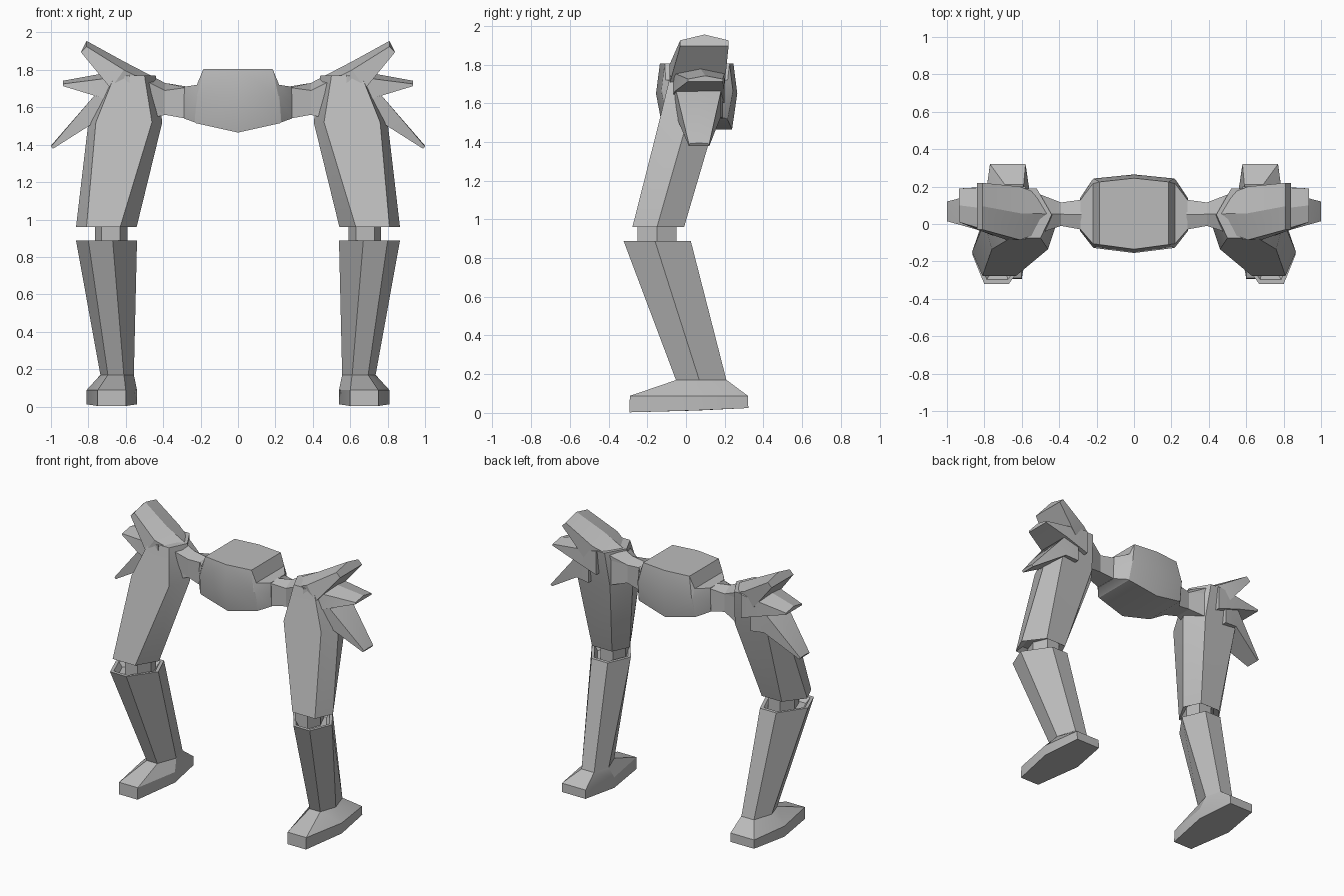
import bpy, bmesh, math

if "Cube" in bpy.data.objects:
    bpy.data.objects.remove(bpy.data.objects["Cube"])

grey = bpy.data.materials.new("grey")
grey.diffuse_color = (0.5, 0.5, 0.5, 1)
grey.use_nodes = True
grey.node_tree.nodes["Principled BSDF"].inputs["Base Color"].default_value = grey.diffuse_color


def loft(name, rings, cap_start=True, cap_end=True):
    """Skin rings of equal point count, mirrored across x = 0."""
    bm = bmesh.new()
    vs = [[bm.verts.new(p) for p in r] for r in rings]
    n = len(rings[0])
    for a, b in zip(vs, vs[1:]):
        for i in range(n):
            j = (i + 1) % n
            bm.faces.new((a[i], a[j], b[j], b[i]))
    if cap_start:
        bm.faces.new(vs[0][::-1])
    if cap_end:
        bm.faces.new(vs[-1])
    bmesh.ops.recalc_face_normals(bm, faces=bm.faces)
    me = bpy.data.meshes.new(name)
    bm.to_mesh(me)
    bm.free()
    me.materials.append(grey)
    ob = bpy.data.objects.new(name, me)
    bpy.context.collection.objects.link(ob)
    bpy.context.view_layer.objects.active = ob
    ob.select_set(True)
    bpy.ops.object.shade_smooth_by_angle(angle=math.radians(22))
    ob.select_set(False)
    ob.modifiers.new("Mirror", 'MIRROR')
    return ob


def hexa(z, front, outer, back, inner):
    """Horizontal hexagon: front/back = (x0, x1, y), outer/inner = (x, y)."""
    return [(front[0], front[2], z), (front[1], front[2], z), (*outer, z),
            (back[1], back[2], z), (back[0], back[2], z), (*inner, z)]


def inset(ring, f, dz):
    cx = sum(p[0] for p in ring) / len(ring)
    cy = sum(p[1] for p in ring) / len(ring)
    return [(cx + (x - cx) * f, cy + (y - cy) * f, z + dz) for x, y, z in ring]


def section(x, yf, yb, top, ridge, low, xl=None):
    """Upright six-point section with a ridge; xl shifts the lower points."""
    xl = x if xl is None else xl
    m = (yf + yb) / 2
    return [(x, yf, top), (x, m, ridge), (x, yb, top),
            (xl, yb, low), (xl, m, low), (xl, yf, low)]


def body(top, mid, low):
    """Body section from three (x, z, y front, y back) levels."""
    lv = [top, mid, low]
    return [(x, f, z) for x, z, f, b in lv] + [(x, b, z) for x, z, f, b in lv[::-1]]


# pelvis block
loft("pelvis", [
    body((0, 1.805, -.135, .245), (0, 1.65, -.155, .265), (0, 1.465, -.12, .238)),
    body((.185, 1.805, -.11, .225), (.215, 1.66, -.128, .243), (.225, 1.515, -.10, .215)),
    body((.22, 1.72, -.105, .215), (.222, 1.66, -.122, .238), (.232, 1.52, -.10, .21)),
    body((.285, 1.71, -.03, .13), (.29, 1.63, -.035, .135), (.29, 1.54, -.03, .13))],
    cap_start=False)

# link between pelvis and hip
loft("hip_link", [
    section(.28, -.03, .13, 1.705, 1.712, 1.54),
    section(.39, -.01, .115, 1.69, 1.73, 1.56),
    section(.50, -.04, .15, 1.72, 1.78, 1.53)])

# three hip spikes
loft("upper_spike", [
    section(.39, -.01, .115, 1.69, 1.73, 1.56),
    section(.61, -.085, .20, 1.80, 1.845, 1.70, .68),
    section(.81, -.03, .22, 1.925, 1.955, 1.895, .84)])
loft("middle_spike", [
    section(.58, -.085, .20, 1.77, 1.80, 1.60),
    section(.70, -.06, .20, 1.755, 1.785, 1.66, .76),
    section(.935, .01, .19, 1.725, 1.742, 1.713)])
loft("lower_spike", [
    section(.65, -.07, .19, 1.72, 1.73, 1.52),
    section(.77, -.05, .18, 1.66, 1.66, 1.53, .75),
    section(1.0, .015, .12, 1.39, 1.395, 1.378, .99)])

# thigh, running up into the hip
thigh = [
    hexa(.96, (.63, .81, -.277), (.866, -.15), (.76, .60, -.01)[1::-1] + (-.01,), (.542, -.13)),
    hexa(1.52, (.46, .76, -.135), (.80, .01), (.50, .76, .155), (.405, .03)),
    hexa(1.77, (.50, .66, -.075), (.69, .06), (.52, .67, .19), (.44, .05))]
loft("thigh", [inset(thigh[0], .72, .03)] + thigh)

# knee joint
knee = hexa(.83, (.63, .73, -.25), (.765, -.15), (.62, .72, -.05), (.59, -.15))
loft("knee_joint", [knee, inset(knee, 1, .18)])

# shin with recessed rim, widening into the foot
shin = hexa(.887, (.67, .80, -.322), (.866, -.16), (.61, .74, .025), (.54, -.14))
loft("shin", [
    inset(shin, .70, -.035), inset(shin, .86, 0), shin,
    hexa(.165, (.61, .695, -.05), (.735, .07), (.59, .69, .21), (.557, .09))])
loft("foot", [
    hexa(.17, (.61, .695, -.05), (.735, .07), (.59, .69, .21), (.557, .09)),
    hexa(.088, (.60, .75, -.29), (.81, .03), (.58, .77, .32), (.54, .05)),
    [(.60, -.293, .003), (.75, -.293, .003), (.81, .03, .012),
     (.77, .322, .025), (.58, .322, .025), (.54, .05, .012)]], cap_start=False)
